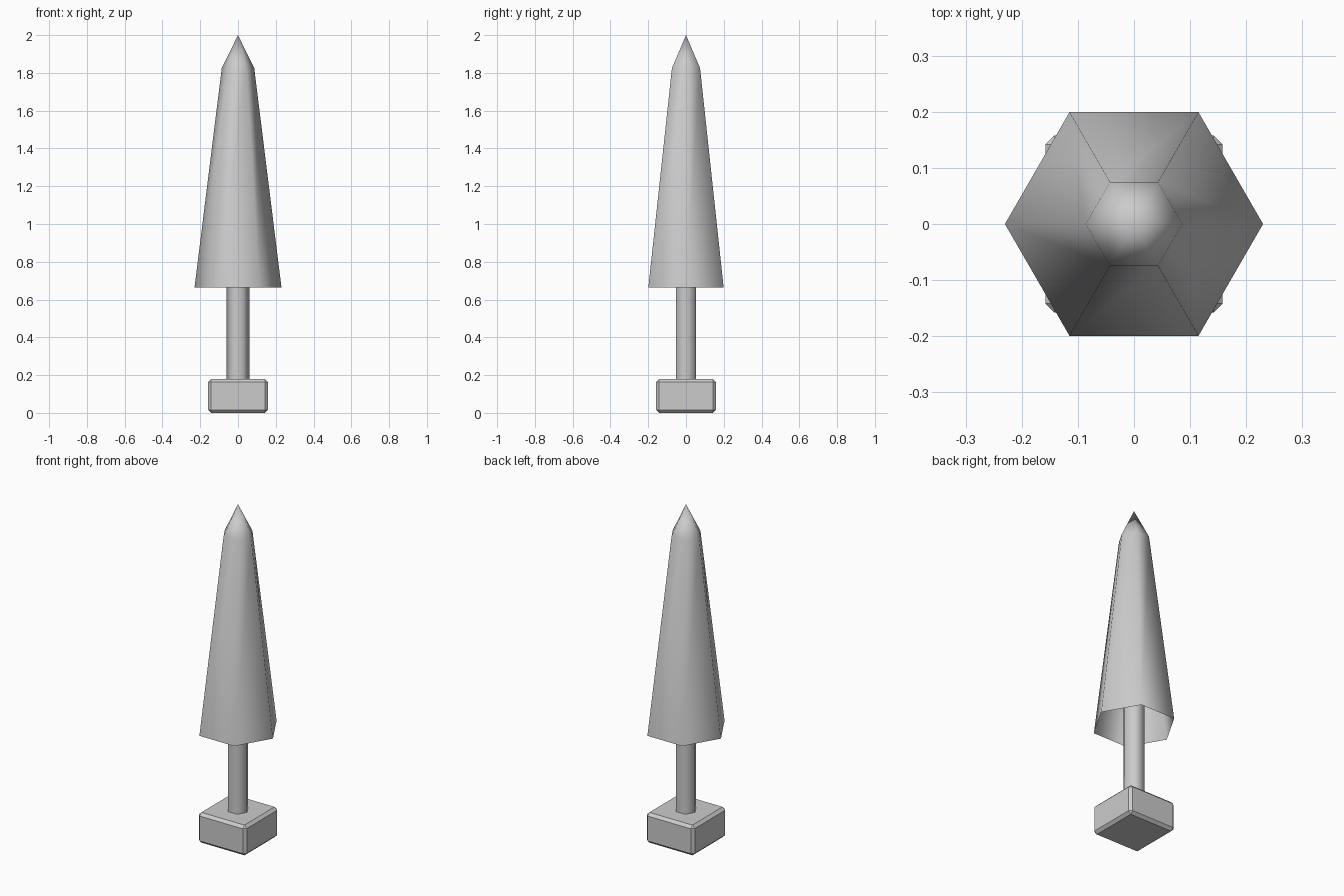
import bpy
import bmesh
import math

cube = bpy.data.objects.get("Cube")
if cube:
    bpy.data.objects.remove(cube, do_unlink=True)

grey = bpy.data.materials.new("plain grey")
grey.use_nodes = True
colour = (0.6, 0.6, 0.6, 1)
grey.diffuse_color = colour
grey.node_tree.nodes["Principled BSDF"].inputs["Base Color"].default_value = colour


def add_object(name, bm, smooth):
    bmesh.ops.recalc_face_normals(bm, faces=bm.faces)
    for face in bm.faces:
        face.smooth = smooth
    mesh = bpy.data.meshes.new(name)
    bm.to_mesh(mesh)
    bm.free()
    mesh.materials.append(grey)
    obj = bpy.data.objects.new(name, mesh)
    bpy.context.collection.objects.link(obj)
    return obj


def hexagon(bm, radius, z):
    return [bm.verts.new((radius * math.cos(i * math.pi / 3),
                          radius * math.sin(i * math.pi / 3), z)) for i in range(6)]


def join_rings(bm, lower, upper):
    for i in range(6):
        j = (i + 1) % 6
        bm.faces.new((lower[i], lower[j], upper[j], upper[i]))


# Folded canopy: hexagonal sheet, open underneath, with a pointed top
bm = bmesh.new()
hem = hexagon(bm, 0.23, 0.665)
shoulder = hexagon(bm, 0.086, 1.825)
tip = bm.verts.new((0, 0, 2))
join_rings(bm, hem, shoulder)
for i in range(6):
    bm.faces.new((shoulder[i], shoulder[(i + 1) % 6], tip))
add_object("canopy", bm, True)

# Six-sided pole running up inside the canopy
bm = bmesh.new()
join_rings(bm, hexagon(bm, 0.06, 0.17), hexagon(bm, 0.06, 1.8))
add_object("pole", bm, True)

# Square foot with chamfered edges
bm = bmesh.new()
bmesh.ops.create_cube(bm, size=1)
bmesh.ops.scale(bm, vec=(0.316, 0.316, 0.18), verts=bm.verts)
bmesh.ops.translate(bm, vec=(0, 0, 0.09), verts=bm.verts)
bmesh.ops.bevel(bm, geom=bm.edges[:], offset=0.016, segments=1, affect='EDGES')
add_object("base", bm, False)
